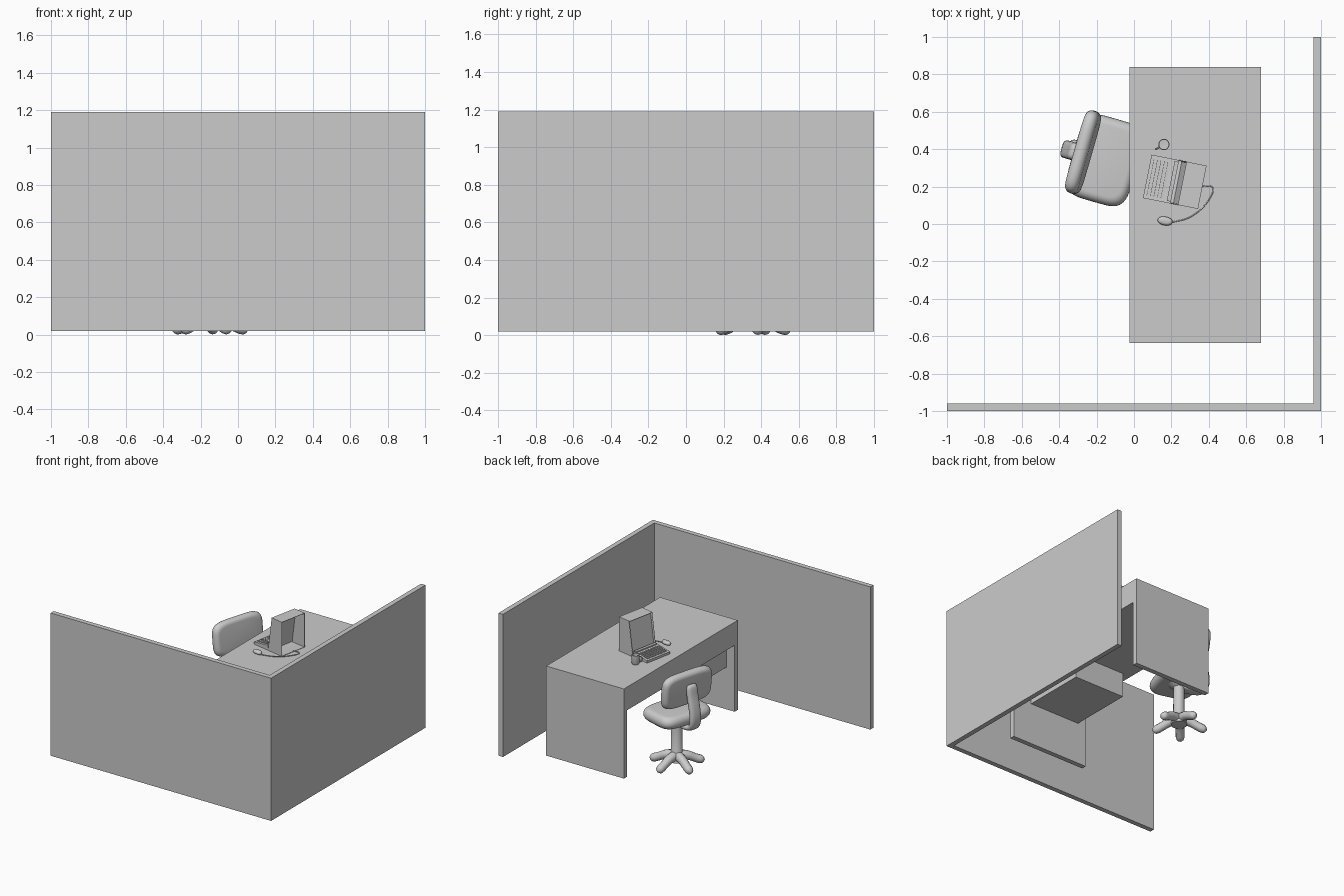
import bpy, bmesh, math
from mathutils import Matrix, Vector

if "Cube" in bpy.data.objects:
    bpy.data.objects.remove(bpy.data.objects["Cube"])

grey = bpy.data.materials.new("plain grey")
grey.diffuse_color = (0.6, 0.6, 0.6, 1)
grey.use_nodes = True
grey.node_tree.nodes["Principled BSDF"].inputs["Base Color"].default_value = grey.diffuse_color

def place(x, y, z, deg=0):
    return Matrix.Translation((x, y, z)) @ Matrix.Rotation(math.radians(deg), 4, 'Z')

I = Matrix.Identity(4)
CHAIR = place(-0.155, 0.34, 0, -16)
PC = place(0.048, 0.139, 0.78, -11.3)

def finish(obj, smooth):
    obj.data.materials.append(grey)
    if smooth:
        bpy.ops.object.select_all(action='DESELECT')
        obj.select_set(True)
        bpy.context.view_layer.objects.active = obj
        bpy.ops.object.shade_smooth_by_angle(angle=math.radians(40))
    return obj

def make(name, bm, mat=I, smooth=False):
    bmesh.ops.recalc_face_normals(bm, faces=bm.faces)
    me = bpy.data.meshes.new(name)
    bm.to_mesh(me)
    bm.free()
    obj = bpy.data.objects.new(name, me)
    bpy.context.collection.objects.link(obj)
    obj.matrix_world = mat
    return finish(obj, smooth)

def add_box(bm, lo, hi):
    lo, hi = Vector(lo), Vector(hi)
    m = Matrix.Translation((lo + hi) / 2) @ Matrix.Diagonal((*(hi - lo), 1))
    bmesh.ops.create_cube(bm, size=1, matrix=m)

def box(name, lo, hi, mat=I):
    bm = bmesh.new()
    add_box(bm, lo, hi)
    return make(name, bm, mat)

def prism(name, profile, y0, y1, mat=I):
    """Side profile of (x, z) points pulled along y."""
    bm = bmesh.new()
    f = bm.faces.new([bm.verts.new((x, y0, z)) for x, z in profile])
    r = bmesh.ops.extrude_face_region(bm, geom=[f])
    vs = [g for g in r['geom'] if isinstance(g, bmesh.types.BMVert)]
    bmesh.ops.translate(bm, verts=vs, vec=(0, y1 - y0, 0))
    return make(name, bm, mat)

def cushion(name, rx, ry, h, edge, mat, power=4.5, n=48, rings=11):
    """Rounded pad: stacked superellipse outlines that shrink at top and bottom."""
    bm = bmesh.new()
    loops = []
    for k in range(rings):
        a = math.pi * (k / (rings - 1) - 0.5)
        inset = edge * (1 - math.cos(a))
        loop = []
        for i in range(n):
            t = 2 * math.pi * i / n
            c, s = math.cos(t), math.sin(t)
            x = math.copysign(abs(c) ** (2 / power), c) * (rx - inset)
            y = math.copysign(abs(s) ** (2 / power), s) * (ry - inset)
            loop.append(bm.verts.new((x, y, h / 2 * math.sin(a))))
        loops.append(loop)
    for a, b in zip(loops, loops[1:]):
        for i in range(n):
            j = (i + 1) % n
            bm.faces.new((a[i], a[j], b[j], b[i]))
    bm.faces.new(loops[0])
    bm.faces.new(loops[-1])
    return make(name, bm, mat, True)

def lathe(name, profile, mat, n=24):
    bm = bmesh.new()
    vs = [bm.verts.new((r, 0, z)) for r, z in profile]
    es = [bm.edges.new(p) for p in zip(vs, vs[1:])]
    bmesh.ops.spin(bm, geom=vs + es, axis=(0, 0, 1), cent=(0, 0, 0), angle=2 * math.pi, steps=n)
    bmesh.ops.remove_doubles(bm, verts=bm.verts, dist=1e-5)
    return make(name, bm, mat, True)

def tube(name, points, radii, mat=I, res=4):
    cu = bpy.data.curves.new(name, 'CURVE')
    cu.dimensions = '3D'
    cu.bevel_depth = 1
    cu.bevel_resolution = res
    cu.use_fill_caps = True
    sp = cu.splines.new('NURBS')
    sp.points.add(len(points) - 1)
    for p, co, r in zip(sp.points, points, radii):
        p.co = (*co, 1)
        p.radius = r
    sp.use_endpoint_u = True
    sp.order_u = 3
    obj = bpy.data.objects.new(name, cu)
    bpy.context.collection.objects.link(obj)
    obj.matrix_world = mat
    bpy.ops.object.select_all(action='DESELECT')
    obj.select_set(True)
    bpy.context.view_layer.objects.active = obj
    bpy.ops.object.convert(target='MESH')
    obj = bpy.context.object
    obj.data.materials.clear()
    return finish(obj, True)

# Partition walls
box("front_partition", (-1, -1, 0.02), (0.96, -0.96, 1.19))
box("right_partition", (0.96, -1, 0.02), (1, 1, 1.19))

# Desk: thick top, two end panels, hanging drawer
box("desk_top", (-0.025, -0.635, 0.59), (0.68, 0.84, 0.78))
for side, y in (("near", -0.635), ("far", 0.80)):
    box(side + "_desk_panel", (-0.025, y, 0.045), (0.68, y + 0.04, 0.59))
box("desk_drawer", (0.05, -0.595, 0.39), (0.51, -0.07, 0.59))

# Computer: open-backed monitor shell with a recessed, leaning screen
W = 0.236
bm = bmesh.new()
side = [(0.15, 0.0), (0.19, 0.28), (0.30, 0.28), (0.30, 0.0)]
a = [bm.verts.new((x, 0, z)) for x, z in side]
b = [bm.verts.new((x, W, z)) for x, z in side]
bm.faces.new(a)
bm.faces.new(b[::-1])
front = bm.faces.new((a[0], b[0], b[1], a[1]))
bm.faces.new((a[1], b[1], b[2], a[2]))
bm.faces.new((a[3], b[3], b[0], a[0]))
bmesh.ops.inset_individual(bm, faces=[front], thickness=0.025)
bmesh.ops.inset_individual(bm, faces=[front], thickness=0.008)
bmesh.ops.translate(bm, verts=front.verts, vec=(0.014, 0, 0))
shell = make("monitor", bm, PC)
shell.modifiers.new("thickness", 'SOLIDIFY').thickness = 0.004

# Keyboard wedge, ridge and keys
prism("keyboard", [(0, 0), (0, 0.02), (0.15, 0.04), (0.15, 0)], 0, W, PC)
box("keyboard_ridge", (0.128, 0.01, 0.03), (0.15, W - 0.01, 0.048), PC)
bm = bmesh.new()
for r in range(5):
    for c in range(13):
        u, v = 0.016 + r * 0.019, 0.018 + c * 0.0155
        z = 0.02 + u * 0.133
        add_box(bm, (u, v, z - 0.004), (u + 0.014, v + 0.012, z + 0.008))
make("keys", bm, PC)

# Mouse and cable
cushion("mouse", 0.04, 0.023, 0.03, 0.016, place(0.166, 0.016, 0.795, -10), 2.2, 24, 9)
path = [(0.20, 0.01), (0.27, 0.02), (0.34, 0.06), (0.39, 0.11), (0.43, 0.18), (0.41, 0.21), (0.36, 0.20)]
tube("mouse_cable", [(x, y, 0.785) for x, y in path], [0.003] * len(path), res=1)

# Mug
MUG = place(0.16, 0.425, 0.78, 210)
lathe("mug", [(0, 0), (0.025, 0), (0.03, 0.01), (0.03, 0.075), (0.025, 0.075), (0.025, 0.012), (0, 0.01)], MUG)
tube("mug_handle", [(0.027, 0, 0.06), (0.045, 0, 0.062), (0.05, 0, 0.04), (0.045, 0, 0.018), (0.027, 0, 0.02)],
     [0.005] * 5, MUG, 2)

# Chair seat and back
cushion("chair_seat", 0.175, 0.23, 0.10, 0.045, CHAIR @ Matrix.Translation((0, 0, 0.435)))
cushion("chair_back", 0.14, 0.23, 0.075, 0.035,
        CHAIR @ Matrix.Translation((-0.125, 0.01, 0.685)) @ Matrix.Rotation(math.radians(-96), 4, 'Y'))

# Flat curved bar joining seat and back
bm = bmesh.new()
bar = [(0.03, 0.37), (-0.12, 0.365), (-0.205, 0.375), (-0.225, 0.45), (-0.205, 0.56), (-0.18, 0.65), (-0.175, 0.73)]
rows = [[bm.verts.new((x, w, z)) for w in (-0.05, 0, 0.05)] for x, z in bar]
for p, q in zip(rows, rows[1:]):
    for i in (0, 1):
        bm.faces.new((p[i], p[i + 1], q[i + 1], q[i]))
support = make("chair_back_support", bm, CHAIR, True)
sol = support.modifiers.new("thickness", 'SOLIDIFY')
sol.thickness, sol.offset = 0.05, 0
support.modifiers.new("rounding", 'SUBSURF').levels = 2
support.modifiers["rounding"].render_levels = 2

# Post and five-legged foot
lathe("chair_post", [(0, 0.03), (0.06, 0.04), (0.058, 0.08), (0.043, 0.11), (0.042, 0.36), (0.08, 0.38), (0, 0.40)], CHAIR)
for i in range(5):
    tube(f"chair_leg_{i + 1}",
         [(0, 0, 0.085), (0.07, 0, 0.085), (0.14, 0, 0.05), (0.18, 0, 0.033), (0.205, 0, 0.03), (0.215, 0, 0.03)],
         [0.04, 0.036, 0.032, 0.034, 0.026, 0.004], place(-0.155, 0.345, 0, 84 + 72 * i))
